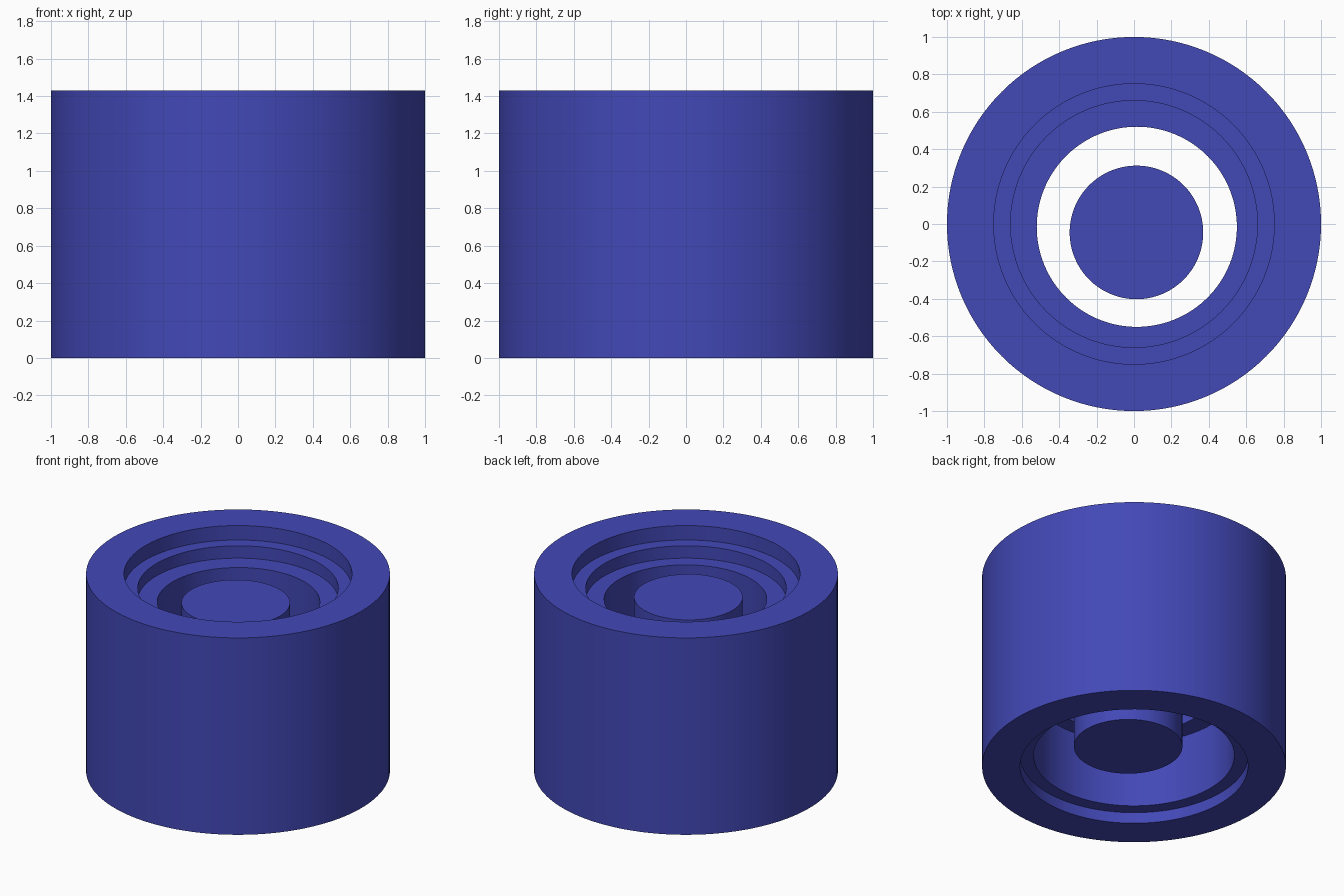
import bpy, bmesh, math

if "Cube" in bpy.data.objects:
    bpy.data.objects.remove(bpy.data.objects["Cube"])

SEGMENTS = 128

blue = bpy.data.materials.new("blue")
blue.diffuse_color = (0.055, 0.065, 0.47, 1)
blue.use_nodes = True
blue.node_tree.nodes["Principled BSDF"].inputs["Base Color"].default_value = blue.diffuse_color


def add_object(name, bm):
    bmesh.ops.recalc_face_normals(bm, faces=bm.faces)
    mesh = bpy.data.meshes.new(name)
    bm.to_mesh(mesh)
    bm.free()
    obj = bpy.data.objects.new(name, mesh)
    bpy.context.collection.objects.link(obj)
    mesh.materials.append(blue)
    bpy.ops.object.select_all(action='DESELECT')
    obj.select_set(True)
    bpy.context.view_layer.objects.active = obj
    bpy.ops.object.shade_smooth_by_angle(angle=math.radians(30))
    return obj


def ring(bm, r, z, cx=0, cy=0):
    step = 2 * math.pi / SEGMENTS
    return [bm.verts.new((cx + r * math.cos(i * step), cy + r * math.sin(i * step), z))
            for i in range(SEGMENTS)]


def bridge(bm, a, b):
    for i in range(SEGMENTS):
        j = (i + 1) % SEGMENTS
        bm.faces.new((a[i], a[j], b[j], b[i]))


# Housing: closed profile with stepped recesses and a slightly offset bore
profile = [
    (1.0, 0.0), (1.0, 1.43),                        # outer wall
    (0.75, 1.43), (0.75, 1.325),                    # upper recess
    (0.66, 1.325), (0.66, 1.235),                   # second recess
    (0.535, 1.235, 0.015, -0.015), (0.535, 0.56, 0.015, -0.015),  # bore
    (0.66, 0.56), (0.66, 0.08),                     # lower cavity
    (0.75, 0.08), (0.75, 0.0),                      # bottom recess
]
bm = bmesh.new()
rings = [ring(bm, *p) for p in profile]
for a, b in zip(rings, rings[1:] + rings[:1]):
    bridge(bm, a, b)
add_object("housing", bm)

# Centre plunger, sitting loose inside the bore
bm = bmesh.new()
low = ring(bm, 0.357, 0.165, 0.013, -0.045)
high = ring(bm, 0.357, 1.24, 0.013, -0.045)
bridge(bm, low, high)
bm.faces.new(low)
bm.faces.new(high)
add_object("plunger", bm)
